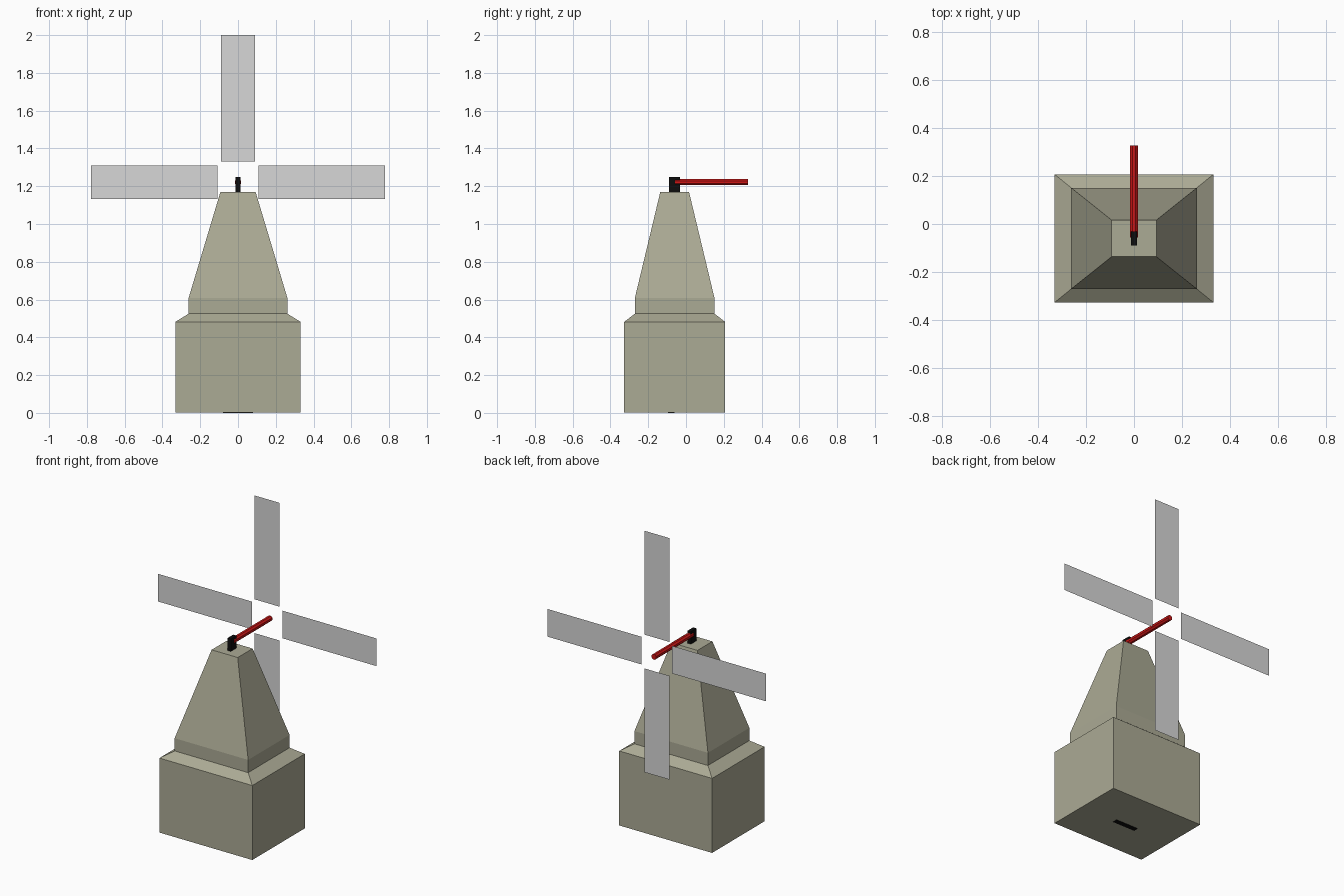
import bpy, bmesh, math
from mathutils import Matrix

if "Cube" in bpy.data.objects:
    bpy.data.objects.remove(bpy.data.objects["Cube"])


def material(name, rgb):
    m = bpy.data.materials.new(name)
    m.diffuse_color = (*rgb, 1.0)
    m.use_nodes = True
    m.node_tree.nodes["Principled BSDF"].inputs["Base Color"].default_value = m.diffuse_color
    return m


stone = material("stone_beige", (0.41, 0.405, 0.30))
grey = material("blade_grey", (0.68, 0.68, 0.68))
red = material("rod_red", (0.62, 0.008, 0.008))
black = material("black", (0.004, 0.004, 0.004))


def finish(name, bm, mat):
    bmesh.ops.recalc_face_normals(bm, faces=bm.faces)
    me = bpy.data.meshes.new(name)
    bm.to_mesh(me)
    bm.free()
    me.materials.append(mat)
    ob = bpy.data.objects.new(name, me)
    bpy.context.collection.objects.link(ob)
    return ob


def box(name, lo, hi, mat):
    bm = bmesh.new()
    size = [b - a for a, b in zip(lo, hi)]
    mid = [(a + b) / 2 for a, b in zip(lo, hi)]
    bmesh.ops.create_cube(bm, size=1, matrix=Matrix.Translation(mid) @ Matrix.Diagonal((*size, 1)))
    return finish(name, bm, mat)


# Tower: rectangular rings (z, half width x, half depth y) lofted together
CY = -0.06
rings = [(0.002, 0.331, 0.267), (0.482, 0.331, 0.267), (0.525, 0.262, 0.211),
         (0.607, 0.262, 0.211), (1.17, 0.093, 0.076)]
bm = bmesh.new()
loops = [[bm.verts.new((sx * w, CY + sy * d, z))
          for sx, sy in ((-1, -1), (1, -1), (1, 1), (-1, 1))] for z, w, d in rings]
for a, b in zip(loops, loops[1:]):
    for i in range(4):
        j = (i + 1) % 4
        bm.faces.new((a[i], a[j], b[j], b[i]))
bm.faces.new(loops[0][::-1])
bm.faces.new(loops[-1])
finish("tower", bm, stone)

# Bearing block on the tower and thin plate under the base
box("bearing_block", (-0.012, -0.09, 1.165), (0.012, -0.032, 1.25), black)
box("base_plate", (-0.08, -0.094, 0.0), (0.08, -0.062, 0.004), black)

# Axle rod pointing to the back
HUB = 1.222
Y0, Y1 = -0.057, 0.327
bm = bmesh.new()
bmesh.ops.create_cone(
    bm, cap_ends=True, segments=8, radius1=0.018, radius2=0.018, depth=Y1 - Y0,
    matrix=Matrix.Translation((0, (Y0 + Y1) / 2, HUB)) @ Matrix.Rotation(math.pi / 2, 4, 'X')
    @ Matrix.Rotation(math.pi / 8, 4, 'Z'))
finish("axle_rod", bm, red)

# Four flat blades around the axle
for k in range(4):
    rot = Matrix.Translation((0, 0.297, HUB)) @ Matrix.Rotation(k * math.pi / 2, 4, 'Y')
    bm = bmesh.new()
    bm.faces.new([bm.verts.new((x, 0, z)) for x, z in
                  ((-0.089, 0.109), (0.089, 0.109), (0.089, 0.778), (-0.089, 0.778))])
    bm.transform(rot)
    finish(f"blade_{k + 1}", bm, grey)
